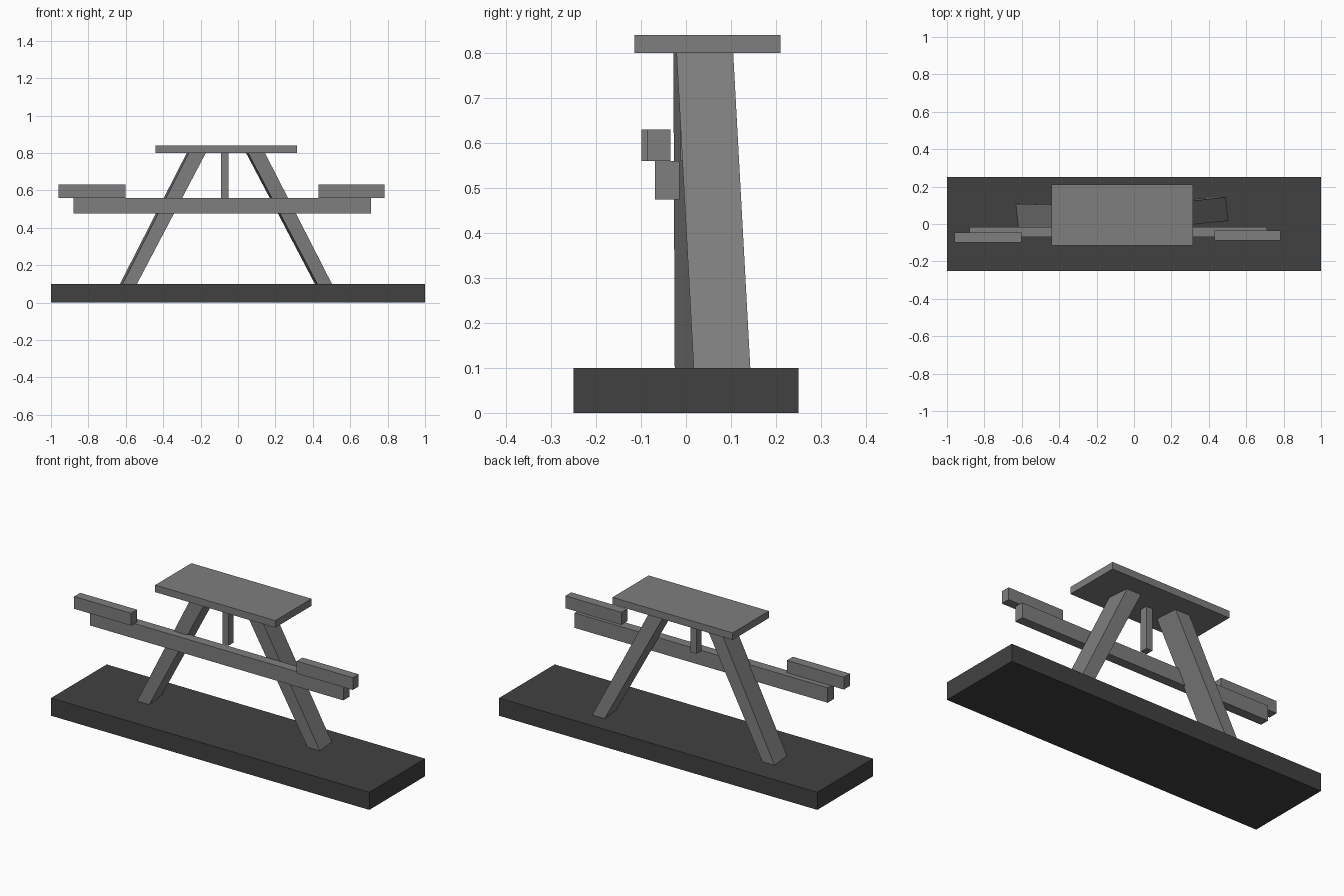
import bpy
import bmesh

cube = bpy.data.objects.get("Cube")
if cube:
    bpy.data.objects.remove(cube, do_unlink=True)


def material(name, value):
    mat = bpy.data.materials.new(name)
    colour = (value, value, value, 1)
    mat.use_nodes = True
    mat.diffuse_color = colour
    mat.node_tree.nodes["Principled BSDF"].inputs["Base Color"].default_value = colour
    return mat


def prism(name, bottom, top, z0, z1, mat):
    """Solid between two four-cornered outlines, listed counter-clockwise."""
    bm = bmesh.new()
    low = [bm.verts.new((x, y, z0)) for x, y in bottom]
    high = [bm.verts.new((x, y, z1)) for x, y in top]
    bm.faces.new(low[::-1])
    bm.faces.new(high)
    for i in range(4):
        j = (i + 1) % 4
        bm.faces.new((low[i], low[j], high[j], high[i]))
    bmesh.ops.recalc_face_normals(bm, faces=bm.faces)
    mesh = bpy.data.meshes.new(name)
    bm.to_mesh(mesh)
    bm.free()
    mesh.materials.append(mat)
    obj = bpy.data.objects.new(name, mesh)
    bpy.context.collection.objects.link(obj)
    return obj


def box(name, x, y, z, mat):
    outline = [(x[0], y[0]), (x[1], y[0]), (x[1], y[1]), (x[0], y[1])]
    return prism(name, outline, outline, z[0], z[1], mat)


def leg_outline(x, y, skew):
    """Leg section whose back edge is shifted sideways by the skew."""
    return [(x[0], y[0]), (x[1], y[0]), (x[1] - skew, y[1]), (x[0] - skew, y[1])]


grey = material("mid grey", 0.21)
dark = material("dark grey", 0.053)

# Ground slab and table top
box("base_slab", (-1, 1), (-0.25, 0.25), (0, 0.1), dark)
box("table_top", (-0.44, 0.315), (-0.115, 0.21), (0.8, 0.84), grey)

# Cross rail with a short seat plank on each end
box("cross_rail", (-0.88, 0.71), (-0.069, -0.015), (0.475, 0.56), grey)
box("right_seat", (-0.96, -0.602), (-0.099, -0.045), (0.56, 0.63), grey)
box("left_seat", (0.43, 0.782), (-0.087, -0.035), (0.56, 0.63), grey)

# Short post from the top down to rail height
box("centre_post", (-0.09, -0.052), (-0.012, 0.034), (0.56, 0.8), grey)

# Splayed, slightly twisted legs
prism("right_leg",
      leg_outline((-0.617, -0.54), (-0.025, 0.107), 0.014),
      leg_outline((-0.263, -0.172), (-0.028, 0.102), 0.011),
      0.1, 0.8, grey)
prism("left_leg",
      leg_outline((0.424, 0.502), (0.017, 0.143), 0.013),
      leg_outline((0.054, 0.144), (-0.021, 0.105), 0.011),
      0.1, 0.8, grey)
